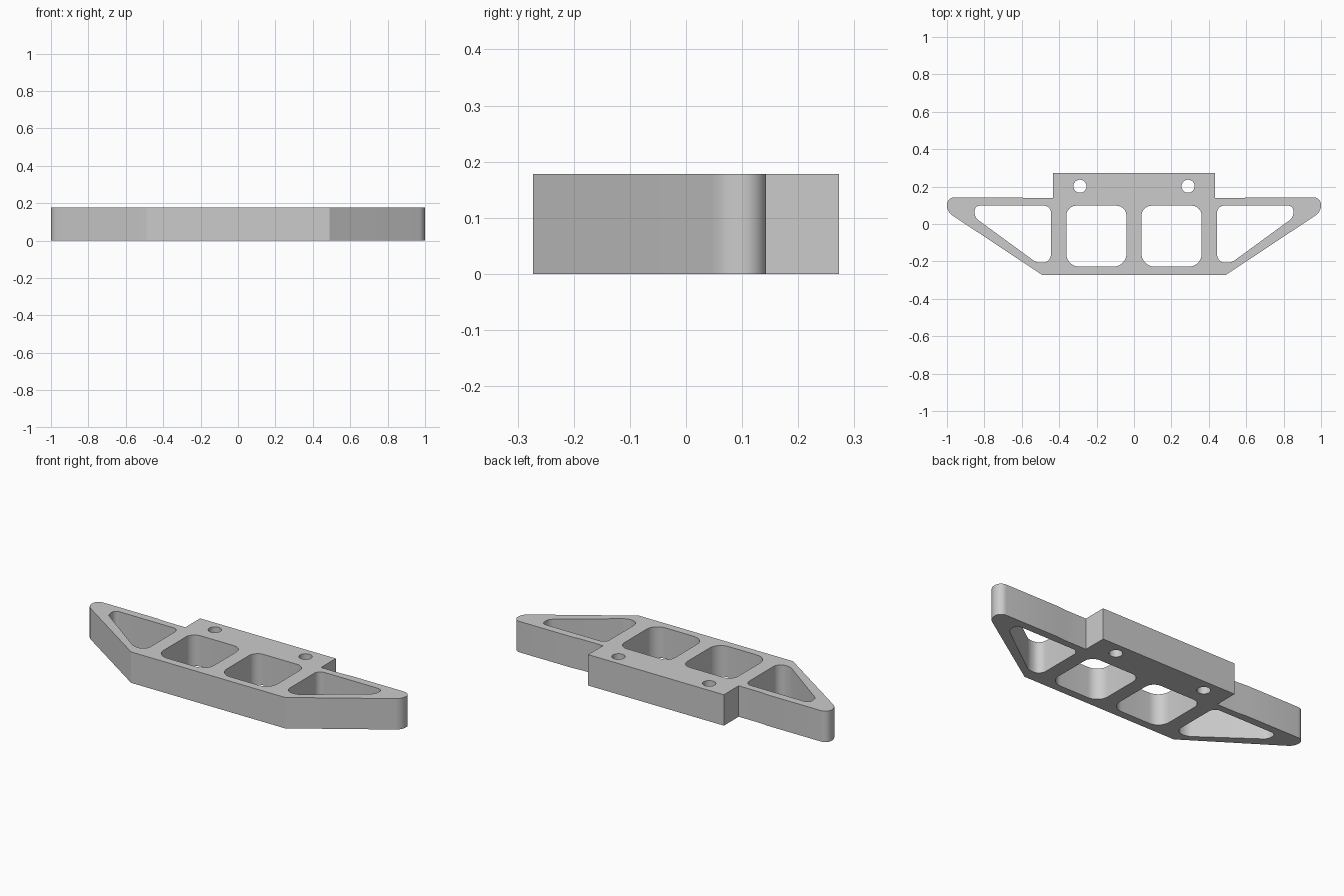
import bpy
import math
from mathutils import Vector

HEIGHT = 0.178

cube = bpy.data.objects.get("Cube")
if cube:
    bpy.data.objects.remove(cube, do_unlink=True)


def rounded(corners, steps=10):
    """Turn (x, y, radius) corners into a closed outline with arc fillets."""
    points = []
    for i, (x, y, radius) in enumerate(corners):
        p = Vector((x, y))
        if radius == 0:
            points.append(p)
            continue
        a = (Vector(corners[i - 1][:2]) - p).normalized()
        b = (Vector(corners[(i + 1) % len(corners)][:2]) - p).normalized()
        half = a.angle(b) / 2
        centre = p + (a + b).normalized() * radius / math.sin(half)
        start = p + a * radius / math.tan(half) - centre
        end = p + b * radius / math.tan(half) - centre
        sweep = start.angle(end)
        for k in range(steps + 1):
            t = k / steps
            points.append(centre + (start * math.sin((1 - t) * sweep)
                                    + end * math.sin(t * sweep)) / math.sin(sweep))
    return points


def mirrored(points):
    return [Vector((-p.x, p.y)) for p in reversed(points)]


def add_loop(curve, points):
    spline = curve.splines.new("POLY")
    spline.points.add(len(points) - 1)
    for target, p in zip(spline.points, points):
        target.co = (p.x, p.y, 0, 1)
    spline.use_cyclic_u = True


# Right half of the outer outline, from the front edge round to the rear tab
half_outline = rounded([
    (0.49, -0.273, 0), (1.0, 0.065, 0.066), (1.0, 0.143, 0.041),
    (0.62, 0.143, 0), (0.57, 0.138, 0), (0.432, 0.138, 0), (0.432, 0.273, 0),
    (0, 0.273, 0), (0, -0.273, 0)])[:-2]

# Openings on one side: square window, triangular window, bolt hole
window = rounded([(0.04, -0.228, 0.07), (0.362, -0.228, 0.07),
                  (0.362, 0.098, 0.055), (0.04, 0.098, 0.055)])
triangle = rounded([(0.444, -0.207, 0.045), (0.521, -0.207, 0.08),
                    (0.852, 0.035, 0.05), (0.852, 0.098, 0.028),
                    (0.444, 0.098, 0.038)])
bolt_hole = [Vector((0.289 + 0.035 * math.cos(a), 0.202 + 0.035 * math.sin(a)))
             for a in (math.tau * k / 32 for k in range(32))]

# Flat profile with holes, extruded to the plate height
curve = bpy.data.curves.new("bumper_profile", "CURVE")
curve.dimensions = "2D"
curve.fill_mode = "BOTH"
curve.extrude = HEIGHT / 2
add_loop(curve, half_outline + mirrored(half_outline))
for hole in (window, triangle, bolt_hole):
    add_loop(curve, hole)
    add_loop(curve, mirrored(hole))

plate = bpy.data.objects.new("bumper_plate", curve)
bpy.context.collection.objects.link(plate)
plate.location.z = HEIGHT / 2
bpy.ops.object.select_all(action="DESELECT")
plate.select_set(True)
bpy.context.view_layer.objects.active = plate
bpy.ops.object.convert(target="MESH")
plate = bpy.context.object

# Weld the caps to the walls and make all faces point outward
bpy.ops.object.mode_set(mode="EDIT")
bpy.ops.mesh.select_all(action="SELECT")
bpy.ops.mesh.remove_doubles(threshold=0.0001)
bpy.ops.mesh.normals_make_consistent(inside=False)
bpy.ops.object.mode_set(mode="OBJECT")
bpy.ops.object.shade_smooth_by_angle(angle=math.radians(25))

# Plain grey finish
grey = bpy.data.materials.new("light_grey")
grey.use_nodes = True
colour = (0.6, 0.6, 0.6, 1)
grey.diffuse_color = colour
grey.node_tree.nodes["Principled BSDF"].inputs["Base Color"].default_value = colour
plate.data.materials.clear()
plate.data.materials.append(grey)
